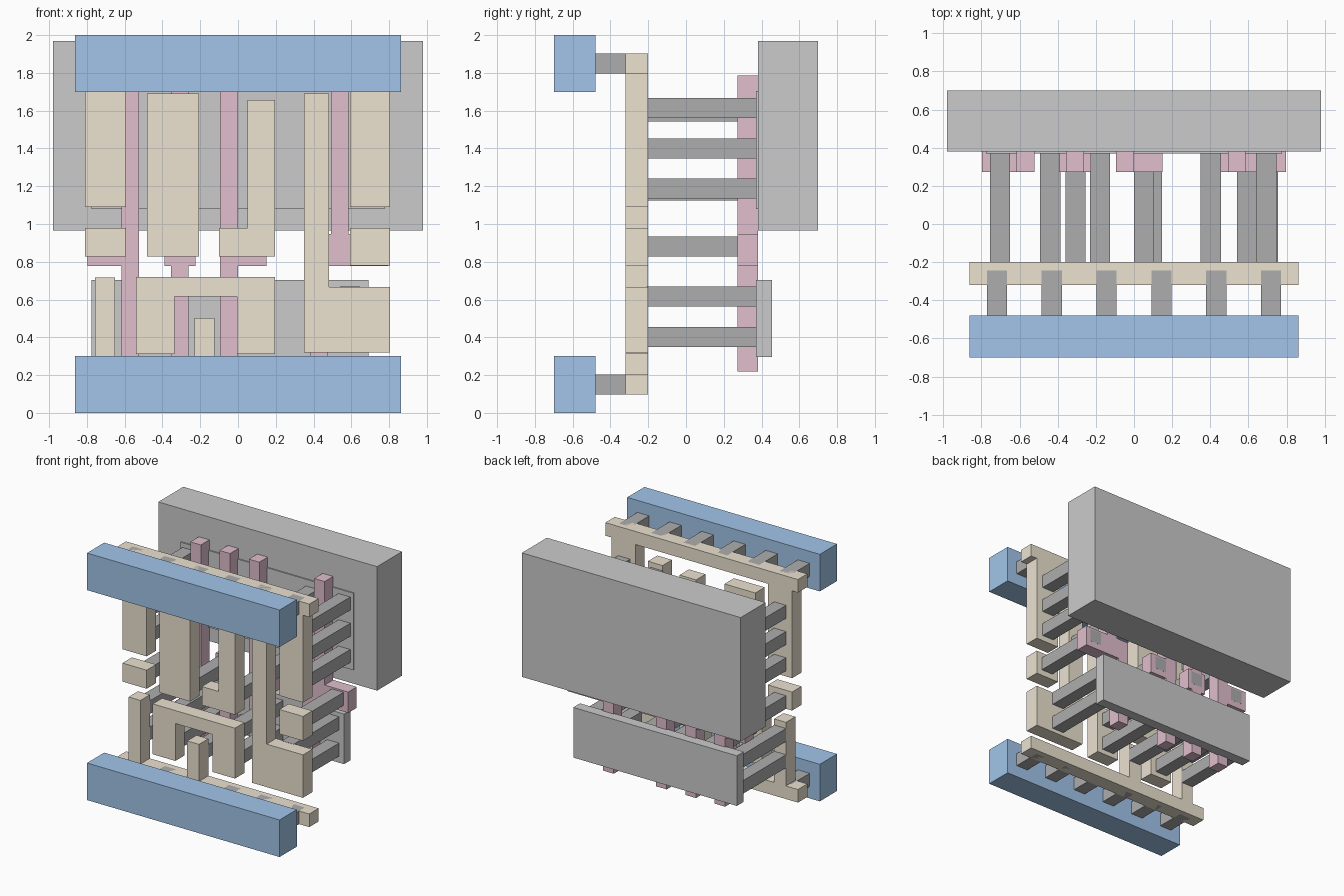
import bpy, bmesh


def material(name, rgb):
    m = bpy.data.materials.new(name)
    m.diffuse_color = (*rgb, 1)
    return m


BLUE = material("metal_blue", (0.36, 0.56, 0.82))
TAN = material("interconnect_tan", (0.84, 0.77, 0.64))
PINK = material("gate_pink", (0.75, 0.52, 0.61))
DARK = material("contact_grey", (0.42, 0.42, 0.42))
MID = material("well_grey", (0.56, 0.56, 0.56))
LIGHT = material("diffusion_grey", (0.68, 0.68, 0.68))


def slab(name, outline, y0, y1, mat):
    """Extrude an (x, z) outline from y0 to y1."""
    bm = bmesh.new()
    face = bm.faces.new([bm.verts.new((x, y0, z)) for x, z in outline])
    ext = bmesh.ops.extrude_face_region(bm, geom=[face])
    verts = [v for v in ext["geom"] if isinstance(v, bmesh.types.BMVert)]
    bmesh.ops.translate(bm, verts=verts, vec=(0, y1 - y0, 0))
    bmesh.ops.recalc_face_normals(bm, faces=bm.faces)
    mesh = bpy.data.meshes.new(name)
    bm.to_mesh(mesh)
    bm.free()
    mesh.materials.append(mat)
    ob = bpy.data.objects.new(name, mesh)
    bpy.context.collection.objects.link(ob)
    return ob


def rect(x0, x1, z0, z1):
    return [(x0, z0), (x1, z0), (x1, z1), (x0, z1)]


W = 0.8625   # half width of the cell
C = 0.106    # contact size

# Front metal rails and their contacts
for label, z in (("lower", 0.15), ("upper", 1.85)):
    slab(label + "_metal_rail", rect(-W, W, z - 0.15, z + 0.15), -0.70, -0.48, BLUE)
    for i in range(6):
        x = -0.719 + 0.2875 * i
        slab(f"{label}_rail_contact_{i + 1}",
             rect(x - C / 2, x + C / 2, z - C / 2, z + C / 2), -0.48, -0.245, DARK)

# Well and diffusion plates
slab("well", rect(-0.98, 0.98, 0.966, 1.97), 0.38, 0.70, MID)
slab("upper_diffusion", rect(-0.775, 0.775, 1.08, 1.703), 0.37, 0.456, LIGHT)
slab("lower_diffusion", rect(-0.775, 0.69, 0.297, 0.703), 0.37, 0.456, LIGHT)

# Local interconnect layer
interconnect = {
    "upper_supply_strip": [(-W, 1.797), (-0.81, 1.797), (-0.81, 1.09), (-0.594, 1.09),
                           (-0.594, 1.797), (0.594, 1.797), (0.594, 1.09), (0.806, 1.09),
                           (0.806, 1.797), (W, 1.797), (W, 1.903), (-W, 1.903)],
    "lower_supply_strip": [(-W, 0.097), (W, 0.097), (W, 0.203), (-0.125, 0.203),
                           (-0.125, 0.503), (-0.231, 0.503), (-0.231, 0.203),
                           (-0.65, 0.203), (-0.65, 0.718), (-0.756, 0.718),
                           (-0.756, 0.203), (-W, 0.203)],
    "left_pad": rect(-0.81, -0.594, 0.828, 0.978),
    "wide_bar": rect(-0.481, -0.206, 0.828, 1.692),
    "hooked_bar": [(-0.1, 0.828), (0.197, 0.828), (0.197, 1.656), (0.05, 1.656),
                   (0.05, 0.978), (-0.1, 0.978)],
    "output_bar": [(0.35, 0.319), (0.806, 0.319), (0.806, 0.667), (0.481, 0.667),
                   (0.481, 1.692), (0.35, 1.692)],
    "right_pad": rect(0.594, 0.806, 0.78, 0.978),
    "arch": [(-0.54, 0.312), (-0.337, 0.312), (-0.337, 0.615), (-0.006, 0.615),
             (-0.006, 0.312), (0.197, 0.312), (0.197, 0.72), (-0.54, 0.72)],
}
for name, outline in interconnect.items():
    slab(name, outline, -0.32, -0.20, TAN)

# Gate strips with contact pads
B, T, P0, P1 = 0.22, 1.785, 0.778, 0.947
gates = [
    [(-0.617, B), (-0.523, B), (-0.523, T), (-0.617, T), (-0.617, P1), (-0.797, P1),
     (-0.797, P0), (-0.617, P0)],
    [(-0.356, B), (-0.262, B), (-0.262, P0), (-0.225, P0), (-0.225, P1), (-0.262, P1),
     (-0.262, T), (-0.356, T), (-0.356, P1), (-0.39, P1), (-0.39, P0), (-0.356, P0)],
    [(-0.094, B), (0, B), (0, P0), (0.15, P0), (0.15, P1), (0, P1), (0, T), (-0.094, T)],
    [(0.381, B), (0.475, B), (0.475, P0), (0.797, P0), (0.797, P1), (0.586, P1),
     (0.586, T), (0.492, T), (0.492, P1), (0.381, P1)],
]
for i, outline in enumerate(gates):
    slab(f"gate_{i + 1}", outline, 0.272, 0.381, PINK)

# Long contacts: left x positions sharing a set of heights
contacts = [
    ((-0.756, -0.492, 0.04, 0.54), (0.35, 0.5625)),
    ((-0.231,), (0.35,)),
    ((-0.756, 0.641), (1.135, 1.3475, 1.56)),
    ((0.35,), (1.125, 1.543)),
    ((-0.756, -0.36, 0, 0.65), (0.828,)),
]
n = 0
for xs, zs in contacts:
    for x in xs:
        for z in zs:
            n += 1
            slab(f"long_contact_{n}", rect(x, x + C, z, z + C), -0.21, 0.3815, DARK)
